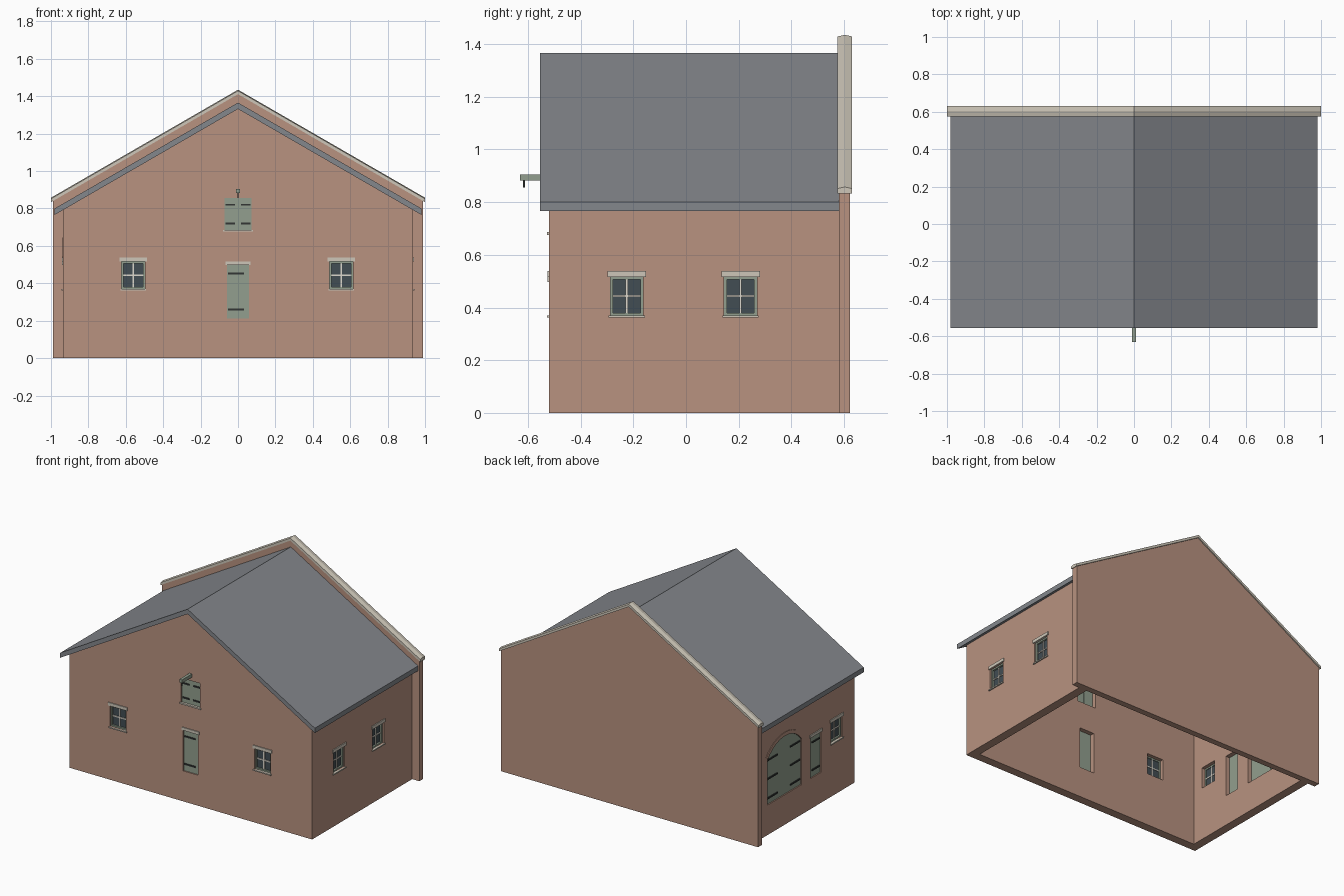
import bpy, bmesh, math
from mathutils import Vector

if "Cube" in bpy.data.objects:
    bpy.data.objects.remove(bpy.data.objects["Cube"])


def material(name, rgb):
    m = bpy.data.materials.new(name)
    lin = [((c / 255 + 0.055) / 1.055) ** 2.4 for c in rgb]
    m.diffuse_color = (*lin, 1)
    m.use_nodes = True
    m.node_tree.nodes["Principled BSDF"].inputs["Base Color"].default_value = m.diffuse_color
    return m


BRICK = material("brick", (184, 146, 128))
SLATE = material("slate", (132, 135, 140))
STONE = material("pale stone", (205, 198, 184))
GREEN = material("green paint", (146, 159, 142))
GLASS = material("dark glass", (66, 77, 83))
CREAM = material("cream bars", (222, 217, 206))
IRON = material("iron", (50, 53, 52))

W, FRONT, BACK = 0.935, -0.52, 0.58   # wall half width, front and back planes
SLOPE = math.tan(math.radians(30))

# Each side maps (along, height, outward) to world space
SIDES = {
    "front": lambda u, z, o: Vector((u, FRONT - o, z)),
    "right": lambda u, z, o: Vector((W + o, u, z)),
    "left": lambda u, z, o: Vector((-W - o, u, z)),
}


def loft(name, rings, mat):
    """Closed solid through a list of equal-length rings."""
    bm = bmesh.new()
    rows = [[bm.verts.new(p) for p in ring] for ring in rings]
    n = len(rows[0])
    for a, b in zip(rows, rows[1:]):
        for i in range(n):
            j = (i + 1) % n
            bm.faces.new((a[i], a[j], b[j], b[i]))
    bm.faces.new(rows[0])
    bm.faces.new(rows[-1])
    bmesh.ops.recalc_face_normals(bm, faces=bm.faces)
    me = bpy.data.meshes.new(name)
    bm.to_mesh(me)
    bm.free()
    me.materials.append(mat)
    ob = bpy.data.objects.new(name, me)
    bpy.context.collection.objects.link(ob)
    return ob


def prism(name, side, pts, o0, o1, mat):
    f = SIDES[side]
    return loft(name, [[f(u, z, o) for u, z in pts] for o in (o0, o1)], mat)


def plate(name, side, u, z0, z1, width, o0, o1, mat):
    h = width / 2
    return prism(name, side, [(u - h, z0), (u + h, z0), (u + h, z1), (u - h, z1)], o0, o1, mat)


def gable(name, pts, y0, y1, mat):
    return loft(name, [[(x, y, z) for x, z in pts] for y in (y0, y1)], mat)


def cut(target, cutter):
    mod = target.modifiers.new("opening", 'BOOLEAN')
    mod.operation, mod.solver, mod.object = 'DIFFERENCE', 'EXACT', cutter
    bpy.context.view_layer.objects.active = target
    bpy.ops.object.modifier_apply(modifier=mod.name)
    bpy.data.objects.remove(cutter)


# Brick walls, hollow and open underneath
EAVE = 1.332 - SLOPE * W
walls = gable("walls", [(-W, 0), (W, 0), (W, EAVE), (0, 1.332), (-W, EAVE)], FRONT, BACK, BRICK)
R = W - 0.06
cut(walls, gable("room_cutter", [(-R, -0.2), (R, -0.2), (R, 2), (-R, 2)], FRONT + 0.06, 0.8, BRICK))


def hinge(side, u, z, length):
    plate("hinge", side, u, z - 0.005, z + 0.005, length, -0.009, -0.002, IRON)


def lintel(side, u, z, width, height=0.022):
    plate("lintel", side, u, z, z + height, width, -0.02, 0.006, STONE)


def window(side, u):
    z0, z1, w = 0.37, 0.516, 0.124
    cut(walls, plate("cutter", side, u, z0, z1, w, -0.2, 0.1, BRICK))
    plate("window_glass", side, u, z0, z1, w, -0.03, -0.022, GLASS)
    # painted frame around the glass
    for s in (-1, 1):
        plate("window_stile", side, u + s * (w / 2 - 0.005), z0, z1, 0.01, -0.035, -0.01, GREEN)
    for z in (z0, z1 - 0.01):
        plate("window_rail", side, u, z, z + 0.01, w - 0.02, -0.035, -0.01, GREEN)
    # glazing bars
    zm = (z0 + z1) / 2
    plate("upright_bar", side, u, z0 + 0.01, z1 - 0.01, 0.008, -0.034, -0.015, CREAM)
    plate("cross_bar", side, u, zm - 0.004, zm + 0.004, w - 0.02, -0.034, -0.016, CREAM)
    lintel(side, u, z1, 0.146)
    plate("sill", side, u, z0 - 0.008, z0, 0.138, -0.02, 0.008, STONE)


def door(side, u):
    cut(walls, plate("cutter", side, u, 0.212, 0.497, 0.115, -0.2, 0.1, BRICK))
    plate("door", side, u, 0.212, 0.497, 0.115, -0.03, -0.008, GREEN)
    for z in (0.26, 0.453):
        hinge(side, u - 0.011, z, 0.085)
    lintel(side, u, 0.497, 0.135, 0.02)


# Windows and single doors
for side, u in (("front", -0.56), ("front", 0.552), ("right", -0.225), ("right", 0.207), ("left", -0.32)):
    window(side, u)
door("front", 0)
door("left", -0.09)

# Loft hatch with two leaves
cut(walls, plate("cutter", "front", 0, 0.686, 0.855, 0.146, -0.2, 0.1, BRICK))
for s in (-1, 1):
    plate("hatch_leaf", "front", s * 0.0368, 0.686, 0.855, 0.0725, -0.03, -0.008, GREEN)
    for z in (0.72, 0.82):
        hinge("front", s * 0.041, z, 0.05)
plate("hatch_sill", "front", 0, 0.676, 0.686, 0.162, -0.02, 0.008, STONE)

# Hoist beam and hook
plate("hoist_beam", "front", 0, 0.882, 0.905, 0.02, -0.05, 0.11, GREEN)
plate("hoist_hook", "front", 0, 0.855, 0.883, 0.006, 0.092, 0.098, IRON)

# Arched double gate on the left side
GU, GH, SPRING, RISE = 0.252, 0.185, 0.53, 0.09
RAD = (GH ** 2 + RISE ** 2) / (2 * RISE)
ANG = math.asin(GH / RAD)


def arc(a0, a1, r, n=12):
    zc = SPRING + RISE - RAD
    return [(GU + r * math.sin(a0 + (a1 - a0) * i / n), zc + r * math.cos(a0 + (a1 - a0) * i / n))
            for i in range(n + 1)]


cut(walls, prism("cutter", "left", [(GU - GH, 0.208), (GU + GH, 0.208)] + arc(ANG, -ANG, RAD), -0.2, 0.1, BRICK))
gap = 0.002 / RAD
for s in (-1, 1):
    leaf = [(GU + s * 0.002, 0.208), (GU + s * GH, 0.208)] + arc(s * ANG, s * gap, RAD)
    prism("gate_leaf", "left", leaf, -0.03, -0.008, GREEN)
    for z in (0.25, 0.385, 0.515):
        hinge("left", GU + s * 0.125, z, 0.11)
prism("gate_arch", "left", arc(-ANG, ANG, RAD) + arc(ANG, -ANG, RAD + 0.025), -0.02, 0.004, BRICK)

# Slate roof slab
X = 0.98
roof = [(-X, 0.8), (0, 1.366), (X, 0.8), (X, 0.766), (0, 1.332), (-X, 0.766)]
gable("roof", roof, -0.555, BACK, SLATE)

# Raised brick gable at the back
G = 0.99
gz = 1.415 - SLOPE * G
gable("back_gable", [(-G, 0), (G, 0), (G, gz), (0, 1.415), (-G, gz)], BACK, 0.622, BRICK)

# Stone coping with a slight crown
section = [(0.576, -0.024), (0.576, -0.006), (0.603, 0), (0.63, -0.006), (0.63, -0.024)]
loft("coping", [[(x, y, 1.435 - SLOPE * abs(x) + dz) for y, dz in section] for x in (-1, 0, 1)], STONE)
